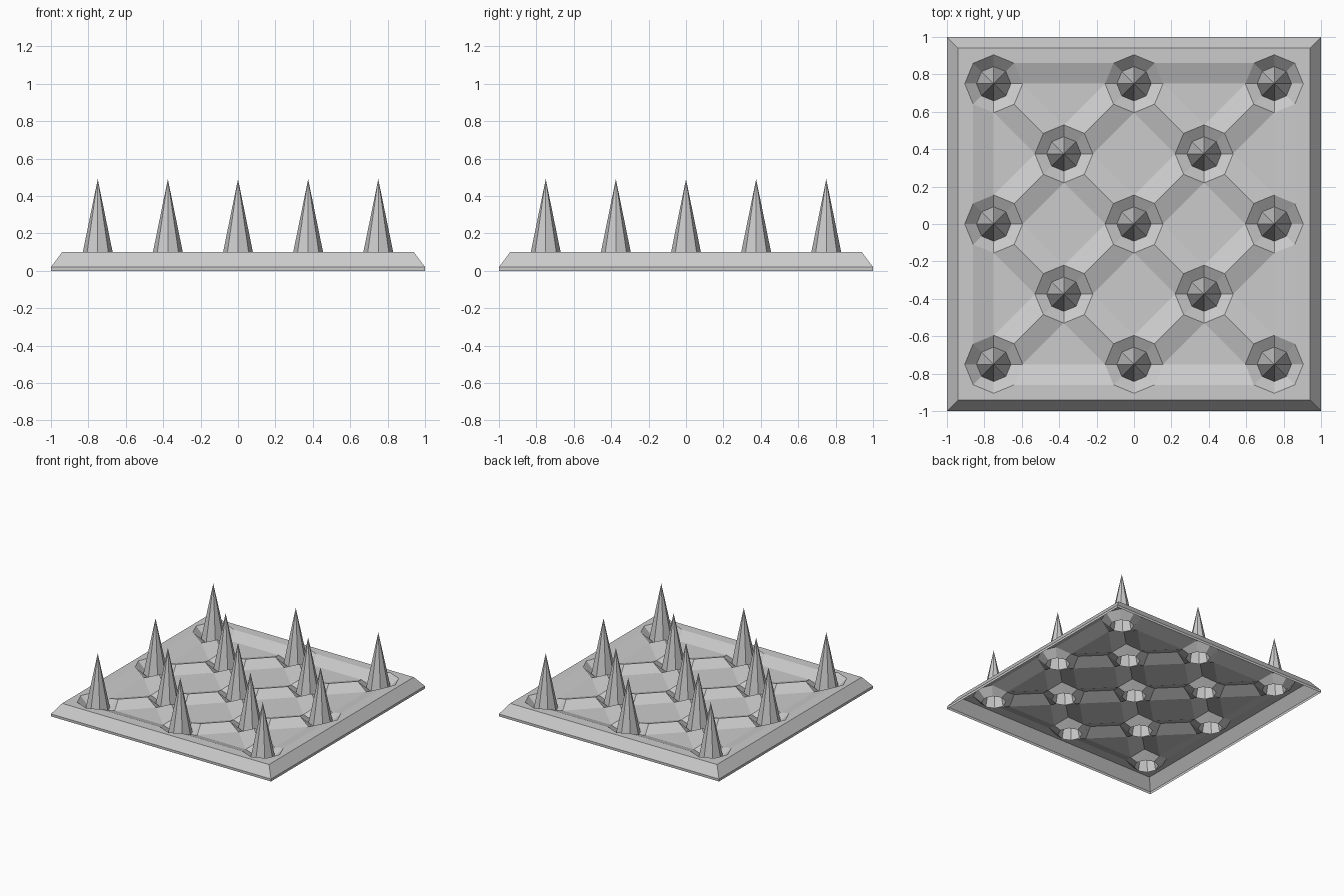
import bpy, bmesh, math

if "Cube" in bpy.data.objects:
    bpy.data.objects.remove(bpy.data.objects["Cube"])

S, R, RI = 0.375, 0.155, 0.092          # node spacing, pit rim radius, spike foot radius
D = R * math.sqrt(0.5)
TOP, FLOOR, PIT, TIP = 0.10, 0.06, 0.04, 0.49
LIM = 2 * S + 0.001

bm = bmesh.new()
cache = {}


def vert(x, y, z):
    key = (round(x, 4), round(y, 4), round(z, 4))
    if key not in cache:
        cache[key] = bm.verts.new((x, y, z))
    return cache[key]


def face(*pts):
    return bm.faces.new([vert(*p) for p in pts])


def rim(nx, ny, k):
    """k-th rim corner of a pit; corners on the pocket side sit on the pocket floor."""
    a = k * math.pi / 4
    cx, cy = math.cos(a), math.sin(a)
    inside = abs(nx + S * cx) < LIM and abs(ny + S * cy) < LIM
    return (nx + R * cx, ny + R * cy, FLOOR if k % 2 == 0 and inside else TOP)


grid = [(i, j) for i in range(-2, 3) for j in range(-2, 3)]
nodes = [(i * S, j * S) for i, j in grid if (i + j) % 2 == 0]
gaps = [(i * S, j * S) for i, j in grid if (i + j) % 2]

# pits around the spikes
for nx, ny in nodes:
    for k in range(8):
        a, b = k * math.pi / 4, (k + 1) * math.pi / 4
        face(rim(nx, ny, k), rim(nx, ny, k + 1 if k < 7 else 0),
             (nx + RI * math.cos(b), ny + RI * math.sin(b), PIT),
             (nx + RI * math.cos(a), ny + RI * math.sin(a), PIT))

# diagonal ridges between neighbouring pits
for nx, ny in nodes:
    for sy in (-1, 1):
        mx, my = nx + S, ny + sy * S
        if mx > LIM or abs(my) > LIM:
            continue
        a = (nx + D, ny + sy * D, TOP)
        b = (mx - D, my - sy * D, TOP)
        face(a, b, (mx, my - sy * R, FLOOR), (nx + R, ny, FLOOR))
        face(a, b, (mx - R, my, FLOOR), (nx, ny + sy * R, FLOOR))

# pocket floors, with a sloped strip where they meet the frame
E = S - R
for gx, gy in gaps:
    ring = [(gx + E * dx, gy + E * dy, FLOOR) for dx, dy in ((1, 0), (0, 1), (-1, 0), (0, -1))
            if abs(gx + E * dx) < LIM and abs(gy + E * dy) < LIM]
    face(*ring)
    if len(ring) == 3:
        ox = math.copysign(1, gx) if abs(gx) > 1.5 * S else 0
        oy = 0 if ox else math.copysign(1, gy)
        tx, ty = abs(oy), abs(ox)
        w = S - D
        face((gx - E * tx, gy - E * ty, FLOOR), (gx + E * tx, gy + E * ty, FLOOR),
             (gx + w * tx + D * ox, gy + w * ty + D * oy, TOP),
             (gx - w * tx + D * ox, gy - w * ty + D * oy, TOP))

# flat frame top, sloped border and thin skirt, one side at a time
for q in range(4):
    c, s = round(math.cos(q * math.pi / 2)), round(math.sin(q * math.pi / 2))

    def turn(p):
        return (c * p[0] - s * p[1], s * p[0] + c * p[1], p[2])

    edge = [rim(2 * S, 2 * S, k) for k in (1, 2, 3)]
    edge += [rim(0, 2 * S, k) for k in (1, 2, 3)]
    edge += [rim(-2 * S, 2 * S, k) for k in (1, 2, 3)]
    face(*[turn(p) for p in edge + [(-0.94, 0.94, TOP), (0.94, 0.94, TOP)]])
    prof = [(0.94, TOP), (1, 0.02), (1, 0)]
    for (r0, z0), (r1, z1) in zip(prof, prof[1:]):
        face(*[turn(p) for p in ((r0, r0, z0), (-r0, r0, z0), (-r1, r1, z1), (r1, r1, z1))])

# spikes
for nx, ny in nodes:
    for k in range(8):
        a, b = k * math.pi / 4, (k + 1) * math.pi / 4
        face((nx + RI * math.cos(a), ny + RI * math.sin(a), PIT),
             (nx + RI * math.cos(b), ny + RI * math.sin(b), PIT), (nx, ny, TIP))

# everything is an open sheet seen from above
bm.normal_update()
for f in bm.faces:
    n = f.normal
    out = n.z if abs(n.z) > 1e-4 else n.dot(f.calc_center_median())
    if out < 0:
        f.normal_flip()

mesh = bpy.data.meshes.new("spike_floor_plate")
bm.to_mesh(mesh)
bm.free()
obj = bpy.data.objects.new("spike_floor_plate", mesh)
bpy.context.collection.objects.link(obj)
